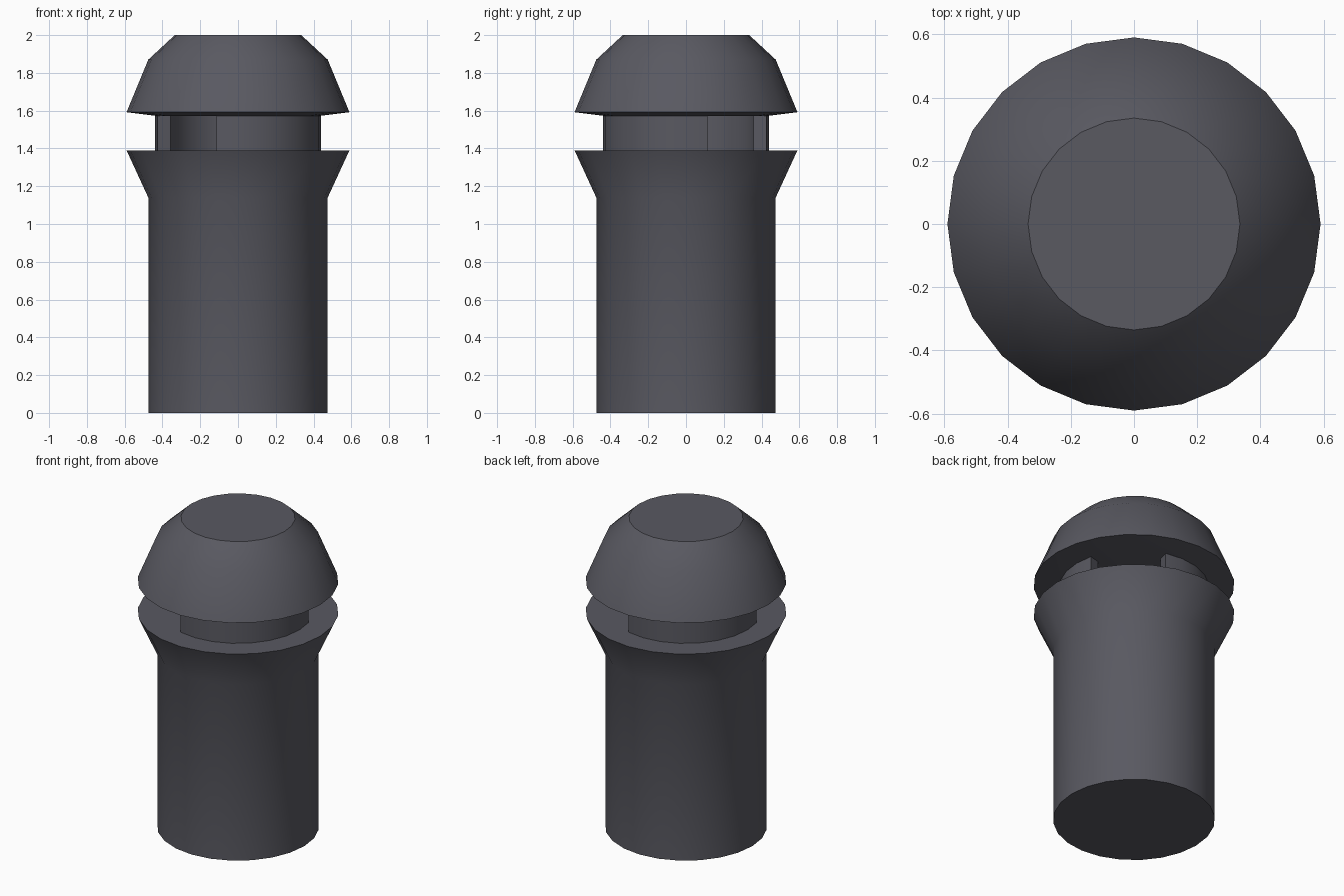
import bpy, bmesh, math

SIDES = 24

cube = bpy.data.objects.get("Cube")
if cube:
    bpy.data.objects.remove(cube, do_unlink=True)

grey = bpy.data.materials.new("dark_grey")
grey.use_nodes = True
colour = (0.1, 0.1, 0.12, 1)
grey.diffuse_color = colour
grey.node_tree.nodes["Principled BSDF"].inputs["Base Color"].default_value = colour


def finish(name, bm):
    """Turn a bmesh into a smooth-shaded object with sharp creases."""
    bmesh.ops.remove_doubles(bm, verts=bm.verts, dist=0.0001)
    bmesh.ops.recalc_face_normals(bm, faces=bm.faces)
    mesh = bpy.data.meshes.new(name)
    bm.to_mesh(mesh)
    bm.free()
    mesh.materials.append(grey)
    obj = bpy.data.objects.new(name, mesh)
    bpy.context.collection.objects.link(obj)
    bpy.ops.object.select_all(action='DESELECT')
    obj.select_set(True)
    bpy.context.view_layer.objects.active = obj
    bpy.ops.object.shade_smooth_by_angle(angle=math.radians(30))
    return obj


def turned(name, profile):
    """Stack rings of (radius, height) and cap both ends."""
    bm = bmesh.new()
    rings = []
    for r, z in profile:
        angles = [math.tau * i / SIDES for i in range(SIDES)]
        rings.append([bm.verts.new((r * math.cos(a), r * math.sin(a), z)) for a in angles])
    for low, high in zip(rings, rings[1:]):
        for i in range(SIDES):
            j = (i + 1) % SIDES
            bm.faces.new((low[i], low[j], high[j], high[i]))
    bm.faces.new(rings[0][::-1])
    bm.faces.new(rings[-1])
    return finish(name, bm)


def arc_wall(name, start, end, inner, outer, bottom, top):
    """Sweep a rectangular section around part of a circle."""
    bm = bmesh.new()
    steps = round((end - start) / (360 / SIDES))
    sections = []
    for i in range(steps + 1):
        a = math.radians(start + (end - start) * i / steps)
        corners = [(inner, bottom), (outer, bottom), (outer, top), (inner, top)]
        sections.append([bm.verts.new((r * math.cos(a), r * math.sin(a), z)) for r, z in corners])
    for s, t in zip(sections, sections[1:]):
        for k in range(4):
            m = (k + 1) % 4
            bm.faces.new((s[k], s[m], t[m], t[k]))
    bm.faces.new(sections[0])
    bm.faces.new(sections[-1][::-1])
    return finish(name, bm)


# Post with flared collar
turned("post", [(0.475, 0), (0.475, 1.14), (0.59, 1.39)])

# Domed cap with a slightly sloping underside
turned("cap", [(0.44, 1.573), (0.59, 1.592), (0.475, 1.87), (0.335, 2)])

# Two curved walls holding the cap, with openings between them
arc_wall("neck_wall_front", -105, 15, 0.37, 0.44, 1.39, 1.573)
arc_wall("neck_wall_back", 75, 195, 0.37, 0.44, 1.39, 1.573)
